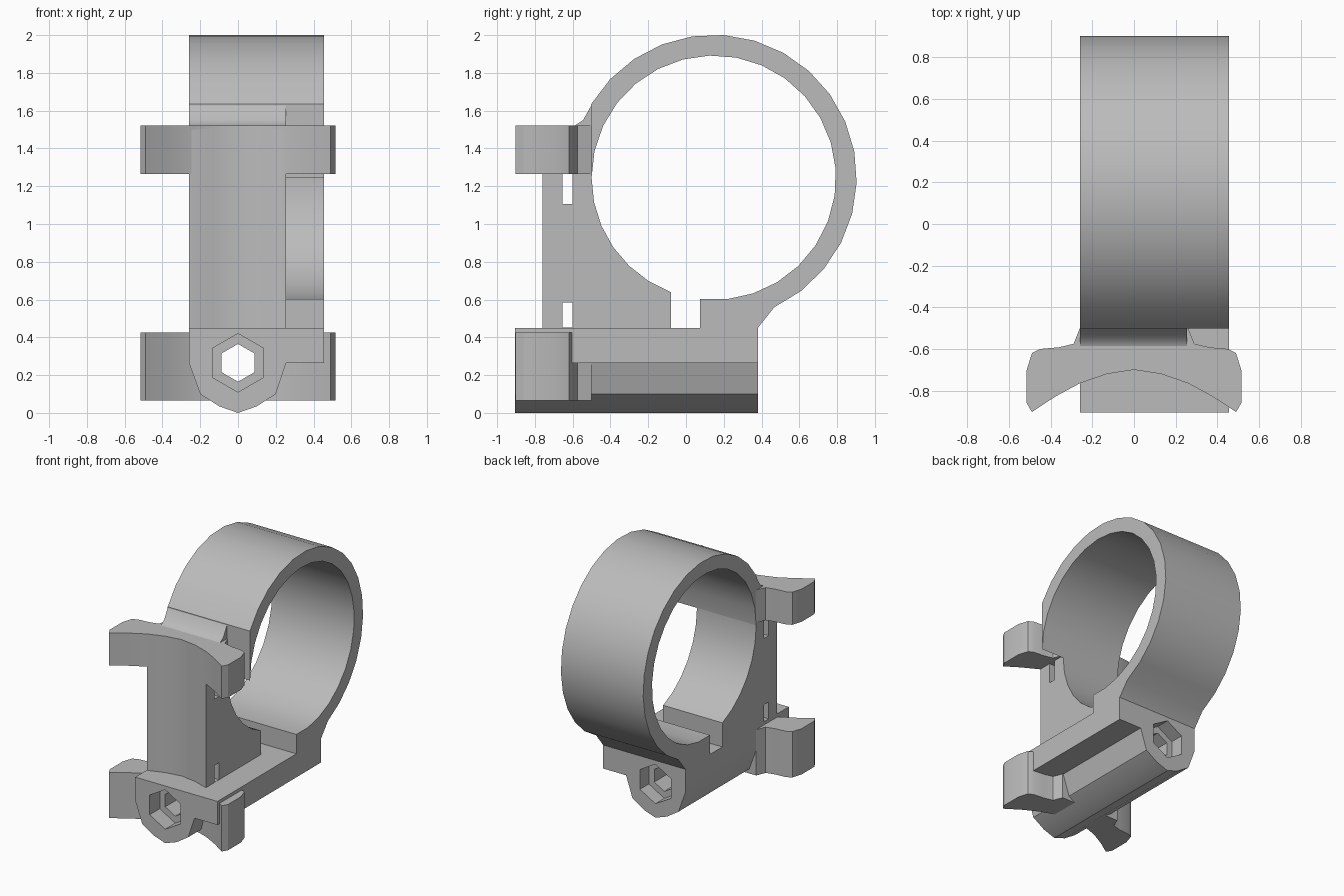
import bpy, bmesh
from math import cos, sin, radians
from mathutils import Vector

cube = bpy.data.objects.get("Cube")
if cube:
    bpy.data.objects.remove(cube, do_unlink=True)

grey = bpy.data.materials.new("mid grey")
grey.use_nodes = True
grey.diffuse_color = (0.5, 0.5, 0.5, 1)
grey.node_tree.nodes["Principled BSDF"].inputs["Base Color"].default_value = (0.5, 0.5, 0.5, 1)

CY, CZ = 0.147, 1.245            # ring centre
R_OUT, R_IN = 0.757, 0.647
LEFT, STEP, RIGHT = -0.26, 0.255, 0.455


def prism(name, outline, axis, lo, hi):
    """Extrude a 2D outline along an axis; the outline uses the other two axes in order."""
    def place(p, t):
        v = list(p)
        v.insert("xyz".index(axis), t)
        return Vector(v)
    bm = bmesh.new()
    face = bm.faces.new([bm.verts.new(place(p, lo)) for p in outline])
    ext = bmesh.ops.extrude_face_region(bm, geom=[face])
    shift = place((0, 0), hi - lo)
    bmesh.ops.translate(bm, vec=shift, verts=[g for g in ext["geom"] if isinstance(g, bmesh.types.BMVert)])
    bmesh.ops.recalc_face_normals(bm, faces=bm.faces)
    mesh = bpy.data.meshes.new(name)
    bm.to_mesh(mesh)
    bm.free()
    mesh.materials.append(grey)
    obj = bpy.data.objects.new(name, mesh)
    bpy.context.collection.objects.link(obj)
    return obj


def arc(radius, start, end, count):
    angles = [radians(start + (end - start) * i / count) for i in range(count + 1)]
    return [(CY + radius * cos(a), CZ + radius * sin(a)) for a in angles]


def rect(a0, b0, a1, b1):
    return [(a0, b0), (a1, b0), (a1, b1), (a0, b1)]


def hexagon(radius):
    return [(radius * sin(radians(60 * i)), 0.265 + radius * cos(radians(60 * i))) for i in range(6)]


def activate(obj):
    bpy.ops.object.select_all(action="DESELECT")
    obj.select_set(True)
    bpy.context.view_layer.objects.active = obj


def cut(obj, cutters):
    activate(obj)
    for c in cutters:
        c.hide_render = True
        mod = obj.modifiers.new("cut", "BOOLEAN")
        mod.operation, mod.solver, mod.object = "DIFFERENCE", "EXACT", c
        bpy.ops.object.modifier_apply(modifier=mod.name)


# Open ring with its lower lug
ring = prism("ring", [(0.075, 0.45), (0.38, 0.45)] + arc(R_OUT, -65, 149, 17)
             + arc(R_IN, 180, -96.4, 22), "x", LEFT, RIGHT)

# Column joining the ring to the base, with a small fillet on top
column = prism("column", [(-0.08, 0.45), (-0.76, 0.45), (-0.76, 1.5), (-0.59, 1.52), (-0.545, 1.55),
                          (-0.5, 1.63)] + arc(R_IN, 180, 249.4, 6), "x", LEFT, STEP)

# Base with a bolt barrel underneath and a flange on one side
base = prism("base", [(LEFT, 0.45), (RIGHT, 0.45), (RIGHT, 0.265), (STEP, 0.265), (0.2, 0.1), (0.1, 0.035),
                      (0, 0), (-0.1, 0.035), (-0.2, 0.1), (LEFT, 0.265)], "y", -0.905, 0.38)

# Curved saddle wings, upper and lower
half = [(0.26, -0.5), (0.29, -0.575), (0.36, -0.592), (0.45, -0.6), (0.49, -0.62), (0.515, -0.7),
        (0.515, -0.86), (0.49, -0.903), (0.38, -0.83), (0.26, -0.765), (0.13, -0.72)]
wing = half + [(0, -0.7)] + [(-x, y) for x, y in reversed(half)]
upper_wing = prism("upper_wing", wing, "z", 1.265, 1.522)
lower_wing = prism("lower_wing", wing, "z", 0.065, 0.425)

# Cutters: concave column front, strap slots, bolt bore and hex pockets
hollow = prism("front_cutter", [(-0.3, -0.78), (-0.26, -0.765), (-0.13, -0.72), (0, -0.7), (0.13, -0.72),
                                (0.26, -0.765), (0.3, -0.78), (0.3, -1), (-0.3, -1)], "z", 0.3, 1.7)
slots = [prism("slot_cutter", rect(-0.655, z0, -0.6, z1), "x", -0.4, 0.4)
         for z0, z1 in ((1.105, 1.265), (0.451, 0.585))]
bore = prism("bore_cutter", hexagon(0.1), "y", -1.1, 0.6)
pockets = [prism("pocket_cutter", hexagon(0.155), "y", lo, hi) for lo, hi in ((-1.1, -0.78), (0.27, 0.6))]

cut(column, [hollow] + slots)
cut(base, [bore] + pockets)
cut(lower_wing, [bore] + pockets)
for helper in [hollow, bore] + slots + pockets:
    bpy.data.objects.remove(helper, do_unlink=True)

# Smooth curved surfaces, keep edges sharp
for part in (ring, column, base, upper_wing, lower_wing):
    activate(part)
    bpy.ops.object.shade_smooth_by_angle(angle=radians(30))
